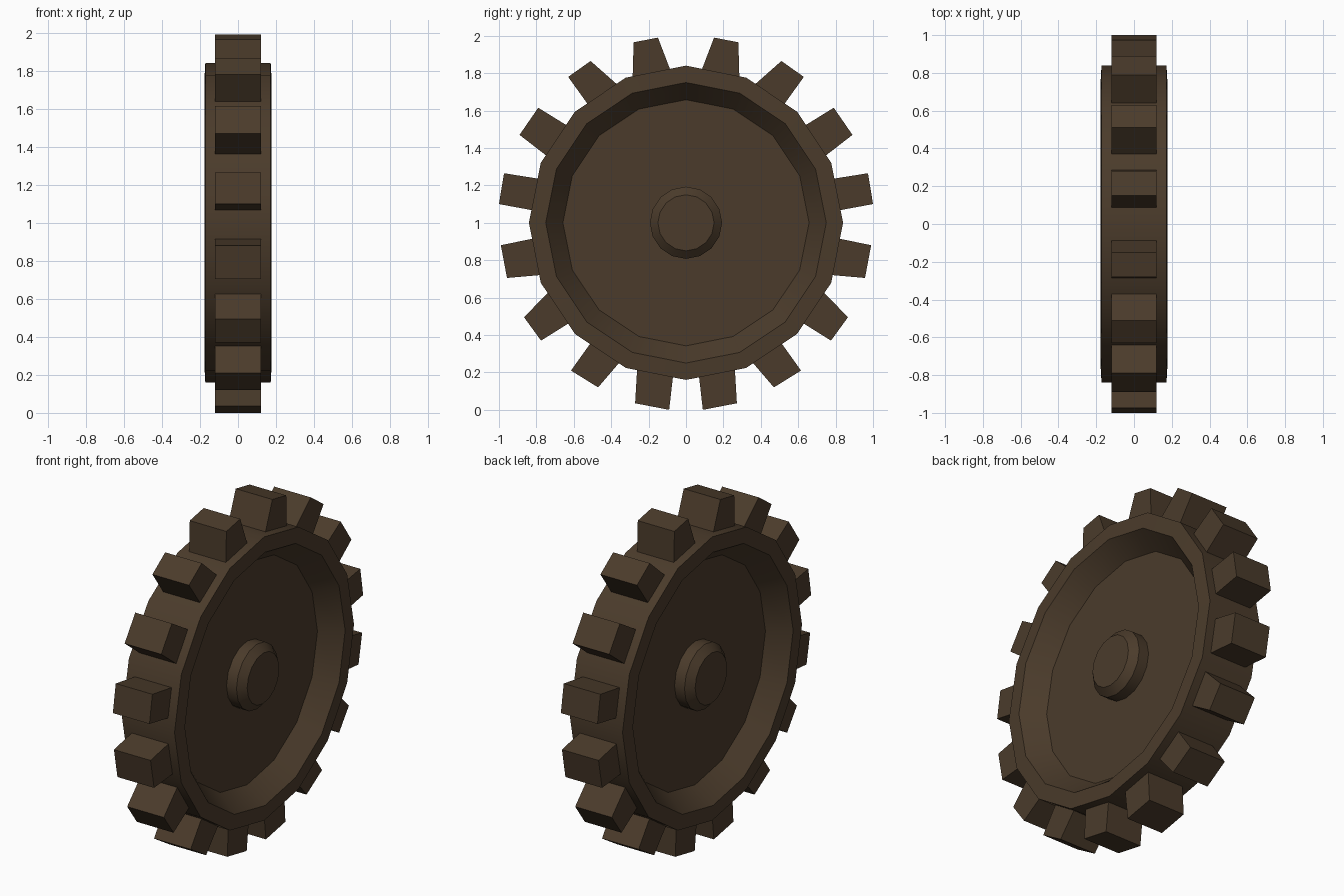
import bpy, bmesh, math
from mathutils import Vector

if "Cube" in bpy.data.objects:
    bpy.data.objects.remove(bpy.data.objects["Cube"])

CZ = 1.0      # axle height
SIDES = 16

brown = bpy.data.materials.new("brown")
brown.diffuse_color = (0.07, 0.044, 0.024, 1)
brown.use_nodes = True
brown.node_tree.nodes["Principled BSDF"].inputs["Base Color"].default_value = brown.diffuse_color


def finish(bm, name, smooth):
    bmesh.ops.recalc_face_normals(bm, faces=bm.faces)
    me = bpy.data.meshes.new(name)
    bm.to_mesh(me)
    bm.free()
    ob = bpy.data.objects.new(name, me)
    bpy.context.collection.objects.link(ob)
    me.materials.append(brown)
    if smooth:
        bpy.ops.object.select_all(action='DESELECT')
        ob.select_set(True)
        bpy.context.view_layer.objects.active = ob
        bpy.ops.object.shade_smooth_by_angle(angle=math.radians(30))
    return ob


def lathe_x(name, half):
    """Revolve a half profile of (x, radius) about the axle, mirrored in x."""
    profile = half + [(-x, r) for x, r in reversed(half)]
    bm = bmesh.new()
    rings = []
    for x, r in profile:
        rings.append([bm.verts.new((x, r * math.sin(a), CZ + r * math.cos(a)))
                      for a in (2 * math.pi * i / SIDES for i in range(SIDES))])
    for a, b in zip(rings, rings[1:]):
        for i in range(SIDES):
            j = (i + 1) % SIDES
            bm.faces.new((a[i], a[j], b[j], b[i]))
    bm.faces.new(rings[0])
    bm.faces.new(rings[-1])
    return finish(bm, name, True)


# dished wheel with raised rim, and the axle hub on both sides
lathe_x("wheel", [(0.06, 0.658), (0.177, 0.75), (0.172, 0.84)])
lathe_x("hub", [(0.165, 0.15), (0.125, 0.193)])

# teeth on the +y side: (tip, tip, base, base) as (y, z from axle)
TEETH = [
    [(0.15, 0.99), (0.28, 0.965), (0.285, 0.79), (0.085, 0.82)],
    [(0.51, 0.865), (0.63, 0.78), (0.515, 0.62), (0.38, 0.75)],
    [(0.79, 0.615), (0.89, 0.47), (0.735, 0.35), (0.62, 0.51)],
    [(0.973, 0.265), (1.0, 0.1), (0.81, 0.065), (0.785, 0.235)],
    [(0.99, -0.12), (0.957, -0.295), (0.785, -0.28), (0.82, -0.085)],
    [(0.866, -0.505), (0.775, -0.63), (0.615, -0.53), (0.72, -0.355)],
    [(0.615, -0.79), (0.47, -0.88), (0.35, -0.74), (0.49, -0.615)],
    [(0.272, -0.965), (0.09, -1.0), (0.07, -0.825), (0.262, -0.795)],
]


def tooth(name, pts, side):
    t0, t1, b1, b0 = (Vector(p) for p in pts)
    b0 += (b0 - t0) * 0.25      # root the tooth inside the rim
    b1 += (b1 - t1) * 0.25
    bm = bmesh.new()
    face = bm.faces.new([bm.verts.new((-0.12, side * p.x, CZ + p.y))
                         for p in (t0, t1, b1, b0)])
    ext = bmesh.ops.extrude_face_region(bm, geom=[face], use_keep_orig=True)
    new = [g for g in ext["geom"] if isinstance(g, bmesh.types.BMVert)]
    bmesh.ops.translate(bm, verts=new, vec=(0.24, 0, 0))
    finish(bm, name, False)


for side, label in ((1, "right"), (-1, "left")):
    for i, pts in enumerate(TEETH):
        tooth(f"tooth_{label}_{i + 1}", pts, side)
